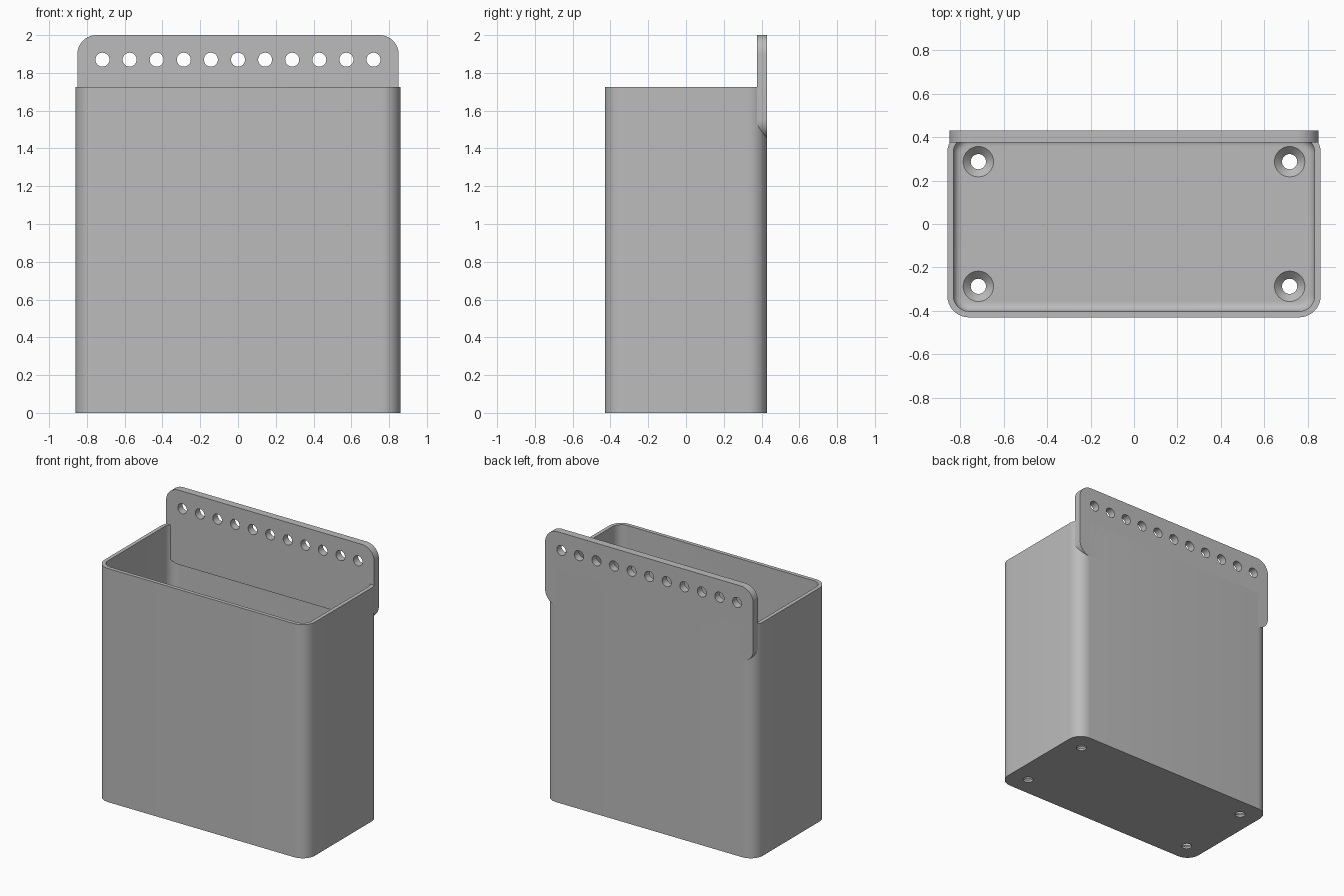
import bpy, bmesh, math
from mathutils import Matrix, Vector

old = bpy.data.objects.get("Cube")
if old:
    bpy.data.objects.remove(old, do_unlink=True)

grey = bpy.data.materials.new("matte grey")
grey.use_nodes = True
GREY = (0.5, 0.5, 0.5, 1)
grey.diffuse_color = GREY
grey.node_tree.nodes["Principled BSDF"].inputs["Base Color"].default_value = GREY

HALF_X, HALF_Y, RIM_Z, RADIUS = 0.86, 0.43, 1.725, 0.1
WALL, FLOOR, FILLET = 0.028, 0.05, 0.04
PLATE_T, PLATE_X, PLATE_LOW, PLATE_TOP = 0.055, 0.85, 1.45, 2.0


def rounded_rect(hx, hy, r, steps=10):
    """Outline of a rounded rectangle, counter-clockwise."""
    pts = []
    for quarter, (sx, sy) in enumerate([(1, 1), (-1, 1), (-1, -1), (1, -1)]):
        for i in range(steps + 1):
            a = math.pi / 2 * (quarter + i / steps)
            pts.append((sx * (hx - r) + r * math.cos(a),
                        sy * (hy - r) + r * math.sin(a)))
    return pts


def loft(bm, rings):
    """Skin a list of closed rings and cap both ends."""
    loops = [[bm.verts.new(p) for p in ring] for ring in rings]
    for a, b in zip(loops, loops[1:]):
        for i in range(len(a)):
            j = (i + 1) % len(a)
            bm.faces.new((a[i], a[j], b[j], b[i]))
    bm.faces.new(loops[0][::-1])
    bm.faces.new(loops[-1])


def make_object(name, bm):
    bmesh.ops.recalc_face_normals(bm, faces=bm.faces)
    mesh = bpy.data.meshes.new(name)
    bm.to_mesh(mesh)
    bm.free()
    mesh.materials.append(grey)
    obj = bpy.data.objects.new(name, mesh)
    bpy.context.collection.objects.link(obj)
    return obj


def cut_and_smooth(obj, cutter):
    cutter.hide_render = True
    mod = obj.modifiers.new("holes", 'BOOLEAN')
    mod.operation, mod.solver, mod.object = 'DIFFERENCE', 'EXACT', cutter
    bpy.ops.object.select_all(action='DESELECT')
    bpy.context.view_layer.objects.active = obj
    obj.select_set(True)
    bpy.ops.object.modifier_apply(modifier=mod.name)
    bpy.data.objects.remove(cutter, do_unlink=True)
    bpy.ops.object.shade_smooth_by_angle(angle=math.radians(30))


# Open box: outer wall, rim, inner wall, filleted floor
def ring(inset, z):
    r = max(RADIUS - inset, 0.02)
    return [(x, y, z) for x, y in rounded_rect(HALF_X - inset, HALF_Y - inset, r)]


rings = [ring(0, 0), ring(0, RIM_Z), ring(WALL, RIM_Z)]
for i in range(7):
    a = math.pi / 2 * i / 6
    rings.append(ring(WALL + FILLET * (1 - math.cos(a)),
                      FLOOR + FILLET * (1 - math.sin(a))))
bm = bmesh.new()
loft(bm, rings)
box = make_object("box", bm)

# Countersunk screw holes in the floor
bm = bmesh.new()
for sx in (-1, 1):
    for sy in (-1, 1):
        def circle(r, z):
            return [(sx * 0.717 + r * math.cos(t * math.tau / 32),
                     sy * 0.287 + r * math.sin(t * math.tau / 32), z) for t in range(32)]
        loft(bm, [circle(0.035, -0.1), circle(0.035, FLOOR - 0.035),
                  circle(0.07, FLOOR), circle(0.07, FLOOR + 0.05)])
cut_and_smooth(box, make_object("screw_hole_cutter", bm))

# Back mounting plate with rounded corners
mid, half = (PLATE_TOP + PLATE_LOW) / 2, (PLATE_TOP - PLATE_LOW) / 2
outline = rounded_rect(PLATE_X, half, 0.1)
bm = bmesh.new()
loft(bm, [[(x, y, mid + z) for x, z in outline] for y in (HALF_Y, HALF_Y - PLATE_T)])
plate = make_object("mounting_plate", bm)

# Row of holes along the top of the plate
bm = bmesh.new()
for i in range(-5, 6):
    place = Matrix.Translation(Vector((i * 0.1435, 0.4, 1.87))) @ Matrix.Rotation(math.pi / 2, 4, 'X')
    bmesh.ops.create_cone(bm, cap_ends=True, segments=32, radius1=0.037,
                          radius2=0.037, depth=0.2, matrix=place)
cut_and_smooth(plate, make_object("plate_hole_cutter", bm))
